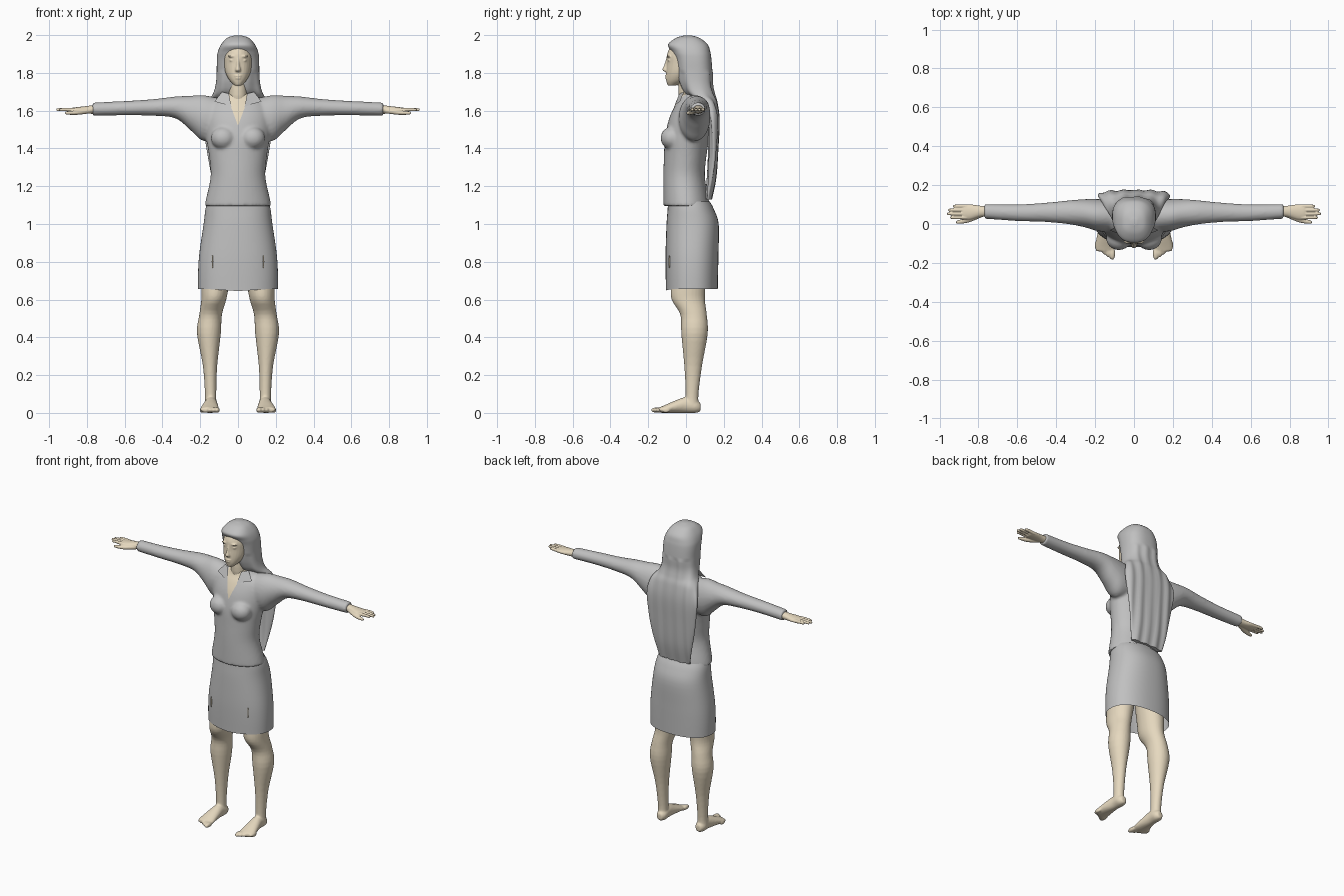
import bpy, bmesh, math
from mathutils import Vector, Matrix

if "Cube" in bpy.data.objects:
    bpy.data.objects.remove(bpy.data.objects["Cube"], do_unlink=True)


def material(name, rgb):
    m = bpy.data.materials.new(name)
    m.use_nodes = True
    m.diffuse_color = (*rgb, 1)
    m.node_tree.nodes["Principled BSDF"].inputs["Base Color"].default_value = (*rgb, 1)
    return m


GREY = material("soft grey", (0.53, 0.53, 0.53))
SKIN = material("pale skin", (0.79, 0.69, 0.52))


def spline(keys, steps):
    """Catmull-Rom interpolation between key rings."""
    out = []
    for i in range(len(keys) - 1):
        a, b, c, d = (Vector(keys[min(max(j, 0), len(keys) - 1)]) for j in range(i - 1, i + 3))
        for k in range(steps):
            t = k / steps
            out.append(b + (c - a) * t / 2 + (a * 2 - b * 5 + c * 4 - d) * (t * t / 2)
                       + (b * 3 - a - c * 3 + d) * (t ** 3 / 2))
    return out + [Vector(keys[-1])]


def loft(bm, keys, axis="z", side=1, n=28, steps=4, power=2.0, caps=True):
    """Skin through rings of (position, centre a, centre b, radius a, radius b)."""
    rings = []
    for pos, ca, cb, ra, rb in spline(keys, steps):
        ring = []
        for i in range(n):
            ang = math.tau * i / n
            c, s = math.cos(ang), math.sin(ang)
            a = ca + ra * math.copysign(abs(c) ** (2 / power), c)
            b = cb + rb * math.copysign(abs(s) ** (2 / power), s)
            x, y, z = {"z": (a, b, pos), "x": (pos, a, b), "y": (a, pos, b)}[axis]
            ring.append(bm.verts.new((side * x, y, z)))
        rings.append(ring)
    for p, q in zip(rings, rings[1:]):
        for i in range(n):
            j = (i + 1) % n
            bm.faces.new((p[i], p[j], q[j], q[i]))
    if caps:
        bm.faces.new(rings[0])
        bm.faces.new(rings[-1])


def ball(bm, centre, radii):
    bmesh.ops.create_uvsphere(bm, u_segments=20, v_segments=12, radius=1,
                              matrix=Matrix.Translation(centre) @ Matrix.Diagonal((*radii, 1)))


def finish(bm, name, mat, voxel=0, relax=0):
    """Make an object; a voxel size fuses overlapping shells into one skin."""
    bmesh.ops.recalc_face_normals(bm, faces=bm.faces[:])
    ob = bpy.data.objects.new(name, bpy.data.meshes.new(name))
    bm.to_mesh(ob.data)
    bm.free()
    bpy.context.scene.collection.objects.link(ob)
    if voxel:
        rm = ob.modifiers.new("fuse", "REMESH")
        rm.mode = "VOXEL"
        rm.voxel_size = voxel
        sm = ob.modifiers.new("relax", "SMOOTH")
        sm.factor = 0.5
        sm.iterations = relax
        dg = bpy.context.evaluated_depsgraph_get()
        baked = bpy.data.meshes.new_from_object(ob.evaluated_get(dg))
        ob.modifiers.clear()
        ob.data = baked
    ob.data.materials.clear()
    ob.data.materials.append(mat)
    bpy.ops.object.select_all(action="DESELECT")
    ob.select_set(True)
    bpy.context.view_layer.objects.active = ob
    bpy.ops.object.shade_smooth_by_angle(angle=math.radians(50))
    return ob


# Head: neck, face, nose, lips, brows and eyes
bm = bmesh.new()
loft(bm, [(1.60, 0, .035, .06, .055), (1.68, 0, .015, .05, .055), (1.80, 0, .02, .05, .055)])
loft(bm, [(1.733, 0, -.075, .018, .022), (1.76, 0, -.05, .045, .055), (1.80, 0, -.03, .066, .075),
          (1.85, 0, -.01, .076, .092), (1.90, 0, 0, .078, .10), (1.95, 0, .01, .062, .082),
          (1.97, 0, .01, .03, .04)])
loft(bm, [(1.806, 0, -.102, .013, .01), (1.816, 0, -.106, .015, .02),
          (1.84, 0, -.102, .009, .014), (1.88, 0, -.096, .007, .008)], n=14)
ball(bm, (0, -.103, 1.784), (.02, .009, .005))
ball(bm, (0, -.102, 1.772), (.017, .009, .006))
for s in (-1, 1):
    ball(bm, (s * .032, -.09, 1.888), (.022, .012, .006))
    ball(bm, (s * .032, -.088, 1.866), (.014, .009, .006))
finish(bm, "head", SKIN, .0045, 2)

# Hair: cap that opens around the face and thins into a long sheet down the back
bm = bmesh.new()
loft(bm, [(1.999, 0, .01, .015, .015), (1.985, 0, .01, .058, .062), (1.95, 0, .01, .09, .105),
          (1.91, 0, .027, .107, .102), (1.87, 0, .038, .112, .097), (1.80, 0, .047, .113, .093),
          (1.74, 0, .055, .118, .085), (1.69, 0, .075, .132, .075), (1.64, 0, .12, .163, .045),
          (1.55, 0, .145, .185, .03), (1.42, 0, .145, .17, .025), (1.25, 0, .136, .14, .022),
          (1.13, 0, .118, .115, .016)], n=64, steps=6, power=2.5)
for v in bm.verts:
    if v.co.z < 1.8:
        v.co.y += .004 * math.sin(90 * v.co.x)
finish(bm, "long_hair", GREY)

# Blouse: torso, bust and sleeves fused together
bm = bmesh.new()
loft(bm, [(1.095, 0, .003, .177, .122), (1.13, 0, 0, .17, .12), (1.25, 0, -.01, .145, .11),
          (1.35, 0, -.005, .152, .112), (1.45, 0, .005, .167, .117), (1.55, 0, .02, .175, .112),
          (1.62, 0, .03, .165, .092), (1.66, 0, .035, .12, .072), (1.69, 0, .03, .065, .06)], n=40)
for s in (-1, 1):
    ball(bm, (s * .078, -.075, 1.455), (.066, .06, .06))
    loft(bm, [(.08, .04, 1.56, .08, .10), (.18, .045, 1.56, .083, .122), (.25, .055, 1.587, .073, .092),
              (.33, .06, 1.617, .062, .058), (.45, .06, 1.617, .05, .044), (.60, .058, 1.613, .043, .038),
              (.77, .065, 1.608, .038, .035)], "x", s)
blouse = finish(bm, "blouse", GREY, .009, 5)

# Open neckline: cut a V into the chest and colour it as skin
SLOPE, LOW = .37, 1.52
blouse.data.materials.append(SKIN)
bm = bmesh.new()
bm.from_mesh(blouse.data)
for s in (-1, 1):
    bmesh.ops.bisect_plane(bm, geom=bm.verts[:] + bm.edges[:] + bm.faces[:],
                           plane_co=(0, 0, LOW), plane_no=(s, 0, -SLOPE))
for f in bm.faces:
    c = f.calc_center_median()
    if c.y < .02 and abs(c.x) < SLOPE * (c.z - LOW):
        f.material_index = 1
bm.to_mesh(blouse.data)
bm.free()

# Collar flaps
bm = bmesh.new()
for s in (-1, 1):
    pts = [(.035, -.064, 1.62), (.048, -.035, 1.69), (.085, -.01, 1.70), (.125, -.032, 1.648), (.075, -.053, 1.635)]
    flap = bm.faces.new([bm.verts.new((s * x, y, z)) for x, y, z in pts])
    bmesh.ops.solidify(bm, geom=[flap], thickness=.006)
finish(bm, "collar", GREY)

# Skirt, open at the hem
bm = bmesh.new()
loft(bm, [(1.12, 0, .015, .16, .11), (1.08, 0, .025, .172, .122), (1.0, 0, .035, .182, .138),
          (.85, 0, .032, .204, .14), (.75, 0, .031, .211, .139), (.655, 0, .031, .211, .137)],
     n=56, power=2.3, caps=False)
for v in bm.verts:
    if v.co.z < .66 and v.co.y < 0:
        v.co.z -= .01 * max(0, 1 - abs(v.co.x) / .15)
finish(bm, "skirt", GREY)

for s, label in ((1, "left"), (-1, "right")):
    # Leg, foot and toes
    bm = bmesh.new()
    loft(bm, [(.04, .145, .03, .032, .038), (.10, .145, .032, .03, .034), (.25, .148, .038, .038, .047),
              (.42, .154, .045, .063, .07), (.52, .145, .04, .06, .07), (.60, .128, .012, .066, .088),
              (.68, .12, .012, .073, .092), (.85, .10, .02, .083, .095), (1.0, .09, .03, .08, .095)], "z", s)
    loft(bm, [(.077, .142, .03, .018, .022), (.05, .142, .035, .033, .035), (0, .143, .042, .034, .042),
              (-.06, .147, .032, .043, .032), (-.115, .15, .02, .05, .02), (-.14, .15, .016, .045, .014)], "y", s)
    for i in range(5):
        ball(bm, (s * (.112 + .02 * i), -.151 + .011 * i, .015), (.016 - .0015 * i, .035 - .003 * i, .015))
    finish(bm, label + "_leg", SKIN, .006, 2)

    # Hand: palm, four fingers and thumb
    bm = bmesh.new()
    loft(bm, [(.74, .065, 1.607, .027, .025), (.79, .065, 1.605, .029, .021), (.84, .062, 1.603, .039, .017),
              (.875, .062, 1.603, .038, .013), (.885, .062, 1.603, .03, .009)], "x", s)
    for i, tip in enumerate((.946, .962, .956, .932)):
        y = .033 + .0195 * i
        loft(bm, [(.86, y, 1.603, .0095, .011), (.91, y, 1.606, .0085, .0095),
                  (tip - .008, y, 1.605, .0075, .008), (tip, y, 1.605, .004, .004)], "x", s, n=12)
    loft(bm, [(.78, .05, 1.60, .014, .014), (.85, .022, 1.59, .014, .012),
              (.905, .01, 1.588, .009, .009), (.915, .009, 1.588, .005, .005)], "x", s, n=14)
    finish(bm, label + "_hand", SKIN, .0035, 2)

    # Sliver of thigh showing through the skirt front
    bm = bmesh.new()
    ball(bm, (s * .135, -.088, .80), (.004, .004, .035))
    finish(bm, label + "_thigh_sliver", SKIN)
